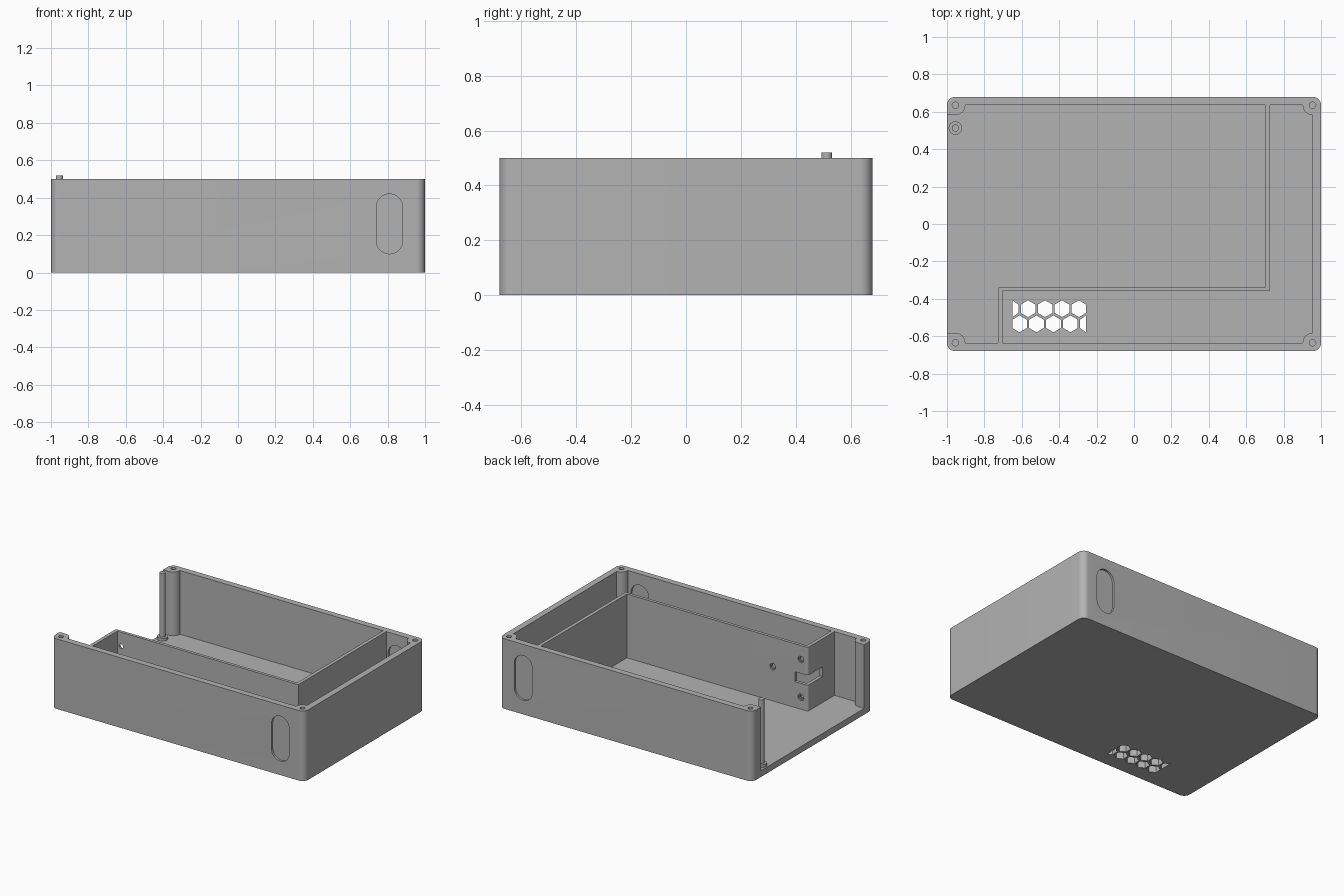
import bpy, math
import bmesh
from mathutils import Matrix, Vector

if "Cube" in bpy.data.objects:
    bpy.data.objects.remove(bpy.data.objects["Cube"])

grey = bpy.data.materials.new("grey_plastic")
grey.diffuse_color = (0.45, 0.45, 0.45, 1)
grey.use_nodes = True
grey.node_tree.nodes["Principled BSDF"].inputs["Base Color"].default_value = grey.diffuse_color

FLOOR, TOP = 0.045, 0.5
X, Y, WALL = 1.0, 0.68, 0.045


def arc(cx, cy, r, a0, a1, n=12):
    return [(cx + r * math.cos(math.radians(a0 + (a1 - a0) * i / n)),
             cy + r * math.sin(math.radians(a0 + (a1 - a0) * i / n))) for i in range(n + 1)]


def circle(cx, cy, r, n=32):
    return arc(cx, cy, r, 0, 360, n)[:-1]


def prism(name, pts, lo, hi, axis="z"):
    """Extrude a profile along z, or an (x, z) profile along y."""
    bm = bmesh.new()
    put = (lambda a, b, h: (a, b, h)) if axis == "z" else (lambda a, b, h: (a, h, b))
    face = bm.faces.new([bm.verts.new(put(a, b, lo)) for a, b in pts])
    out = bmesh.ops.extrude_face_region(bm, geom=[face])
    top = [v for v in out["geom"] if isinstance(v, bmesh.types.BMVert)]
    shift = Vector(put(0, 0, hi - lo))
    bmesh.ops.translate(bm, verts=top, vec=shift)
    bmesh.ops.recalc_face_normals(bm, faces=bm.faces)
    me = bpy.data.meshes.new(name)
    bm.to_mesh(me)
    bm.free()
    me.materials.append(grey)
    ob = bpy.data.objects.new(name, me)
    bpy.context.collection.objects.link(ob)
    return ob


def rect(x0, x1, y0, y1):
    return [(x0, y0), (x1, y0), (x1, y1), (x0, y1)]


def activate(ob):
    bpy.ops.object.select_all(action="DESELECT")
    ob.select_set(True)
    bpy.context.view_layer.objects.active = ob


def cut(ob, cutter):
    activate(ob)
    mod = ob.modifiers.new("cut", "BOOLEAN")
    mod.operation, mod.solver, mod.object = "DIFFERENCE", "EXACT", cutter
    bpy.ops.object.modifier_apply(modifier=mod.name)
    bpy.data.objects.remove(cutter)


# Outer case with rounded corners
R = 0.045
case = prism("case", arc(X - R, Y - R, R, 0, 90) + arc(R - X, Y - R, R, 90, 180)
             + arc(R - X, R - Y, R, 180, 270) + arc(X - R, R - Y, R, 270, 360), 0, TOP)

# Cavity, open to the left, leaving round screw posts in the corners
px, py, pr = 0.955, 0.635, 0.053
cut(case, prism("cavity", [(-1.1, pr - py)] + arc(-px, -py, pr, 90, 0)
                + arc(px, -py, pr, 180, 90) + arc(px, py, pr, 270, 180)
                + arc(-px, py, pr, 0, -90) + [(-1.1, py - pr)], FLOOR, 0.6))

# Screw holes in the posts
for sx in (-1, 1):
    for sy in (-1, 1):
        cut(case, prism("screw_hole", circle(sx * px, sy * py, 0.017), 0.2, 0.6))

# Knock-out slots: recessed from both sides of the front and back walls
slot = arc(0.81, 0.35, 0.07, 0, 180, 20) + arc(0.81, 0.17, 0.07, 180, 360, 20)
for s in (-1, 1):
    for a, b in ((0.665, 0.75), (0.58, 0.65)):
        cut(case, prism("slot", slot, *sorted((s * a, s * b)), axis="y"))

# Honeycomb vent in the floor, clipped to a rectangle
for x0, y0 in ((-0.657, -0.453), (-0.612, -0.534)):
    for i in range(5):
        hexa = arc(x0 + i * 0.0907, y0, 0.045, 30, 330, 5)
        hexa = [(min(max(x, -0.65), -0.257), y) for x, y in hexa]
        cut(case, prism("vent_hole", hexa, -0.1, 0.1))

# Inner partition wall
wall = prism("partition", [(0.727, py), (0.727, -0.358), (-0.703, -0.358), (-0.703, -py),
                           (-0.728, -py)] + arc(-0.713, -0.351, 0.015, 180, 90, 6)
             + [(0.702, -0.336), (0.702, py)], FLOOR, TOP)
for x, z in ((-0.672, 0.4), (-0.672, 0.13), (-0.45, 0.29)):
    cut(wall, prism("bolt_hole", circle(x, z, 0.016), -0.45, -0.25, "y"))
    cut(wall, prism("bolt_recess", circle(x, z, 0.023), -0.346, -0.25, "y"))
# Cable notch through the partition's corner
cut(wall, prism("notch", rect(-0.8, -0.625, -0.5, -0.3), 0.23, 0.3))

# Hinge pin with a collar on the floor
pin = prism("hinge_pin", circle(-px, 0.513, 0.019), FLOOR, 0.52)
collar = prism("pin_collar", circle(-px, 0.513, 0.036), FLOOR, FLOOR + 0.02)

for ob in (case, wall, pin, collar):
    activate(ob)
    bpy.ops.object.shade_smooth_by_angle(angle=math.radians(30))
